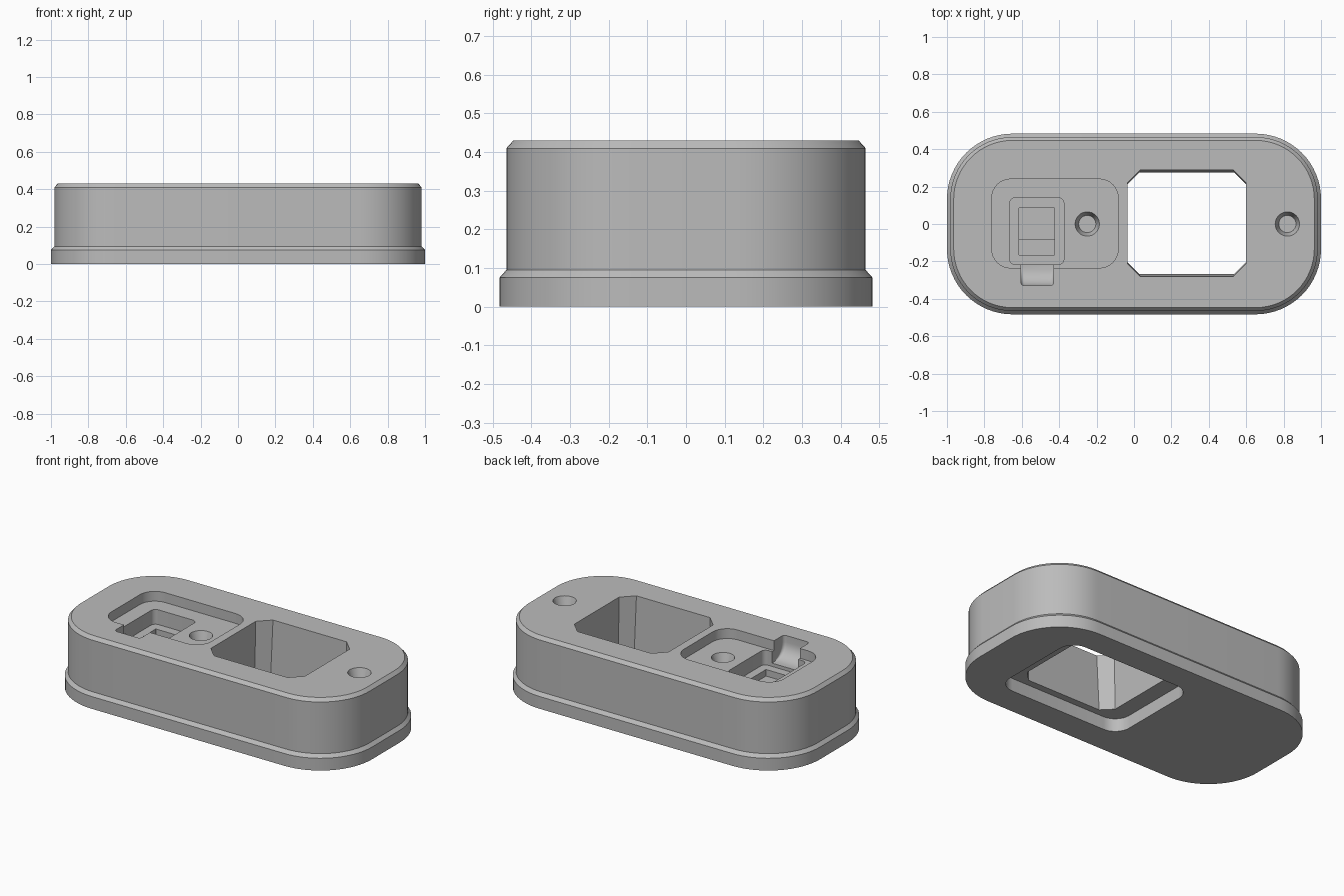
import bpy, bmesh, math

if "Cube" in bpy.data.objects:
    bpy.data.objects.remove(bpy.data.objects["Cube"])

TOP = 0.43
RECESS = 0.37      # floor of the shallow recess
POCKET = 0.28      # floor of the inner pocket

grey = bpy.data.materials.new("grey_plastic")
grey.diffuse_color = (0.50, 0.50, 0.50, 1)
grey.use_nodes = True
grey.node_tree.nodes["Principled BSDF"].inputs["Base Color"].default_value = grey.diffuse_color


def outline(cx, cy, hx, hy, r, segs):
    """Rounded rectangle; segs=1 gives cut corners."""
    pts = []
    for i, (sx, sy) in enumerate([(1, 1), (-1, 1), (-1, -1), (1, -1)]):
        for k in range(segs + 1):
            a = math.pi / 2 * (i + k / segs)
            pts.append((cx + sx * (hx - r) + r * math.cos(a),
                        cy + sy * (hy - r) + r * math.sin(a)))
    return pts


def loft(name, rings, segs=8):
    """Solid through rings of (z, cx, cy, hx, hy, r), lowest first."""
    bm = bmesh.new()
    loops = [[bm.verts.new((x, y, z)) for x, y in outline(*shape, segs)]
             for z, *shape in rings]
    n = len(loops[0])
    for a, b in zip(loops, loops[1:]):
        for i in range(n):
            j = (i + 1) % n
            bm.faces.new((a[i], a[j], b[j], b[i]))
    bm.faces.new(loops[0][::-1])
    bm.faces.new(loops[-1])
    bmesh.ops.recalc_face_normals(bm, faces=bm.faces)
    me = bpy.data.meshes.new(name)
    bm.to_mesh(me)
    bm.free()
    me.materials.append(grey)
    ob = bpy.data.objects.new(name, me)
    bpy.context.collection.objects.link(ob)
    return ob


def box(x0, x1, y0, y1, r):
    return ((x0 + x1) / 2, (y0 + y1) / 2, (x1 - x0) / 2, (y1 - y0) / 2, r)


# housing with stepped foot and chamfered top edge
housing = loft("housing", [
    (z, 0, 0, 1 - d, 0.483 - d, 0.35 - d)
    for z, d in [(0, 0), (0.075, 0), (0.095, 0.018), (0.41, 0.018), (TOP, 0.036)]
], 16)


def cut(name, rings, segs=8):
    cutter = loft(name, rings, segs)
    cutter.hide_render = True
    mod = housing.modifiers.new(name, 'BOOLEAN')
    mod.operation = 'DIFFERENCE'
    mod.solver = 'EXACT'
    mod.object = cutter
    bpy.context.view_layer.objects.active = housing
    bpy.ops.object.modifier_apply(modifier=name)
    bpy.data.objects.remove(cutter)


def pocket(name, floor, top, shape, segs=8):
    cut(name, [(floor, *shape), (top, *shape)], segs)


# through opening with cut corners, slightly tapered front and back
cut("window_opening", [(-0.1, *box(-0.035, 0.60, -0.26, 0.267, 0.06)),
                       (0.5, *box(-0.035, 0.60, -0.283, 0.292, 0.07))], 1)
# wider rounded rebate underneath
pocket("underside_rebate", -0.1, 0.08, box(-0.14, 0.72, -0.31, 0.32, 0.1))

# shallow recess, inner pocket and two-level well
pocket("shallow_recess", RECESS, 0.5, box(-0.76, -0.085, -0.235, 0.24, 0.1))
pocket("inner_pocket", POCKET, 0.5, box(-0.665, -0.375, -0.217, 0.14, 0.03))
pocket("well_front", 0.24, 0.35, box(-0.615, -0.425, -0.165, 0.0, 0.001), 1)
pocket("well_back", 0.19, 0.35, box(-0.615, -0.425, -0.08, 0.085, 0.001), 1)

# finger notch with a curved floor
steps = 8
notch = []
for k in range(steps + 1):
    a = math.pi / 2 * k / steps
    notch.append((0.39 - 0.09 * math.cos(a),
                  *box(-0.605, -0.43, -0.24 - 0.09 * math.sin(a), -0.19, 0.02)))
cut("finger_notch", notch + [(0.5, *notch[-1][1:])])

# tapered blind holes
for x, z in [(-0.25, RECESS), (0.82, TOP)]:
    cut("blind_hole", [(z - 0.06, x, 0, 0.046, 0.046, 0.0459),
                       (z, x, 0, 0.065, 0.065, 0.0649),
                       (z + 0.02, x, 0, 0.066, 0.066, 0.0659)])

housing.select_set(True)
bpy.ops.object.shade_smooth_by_angle(angle=math.radians(25))
